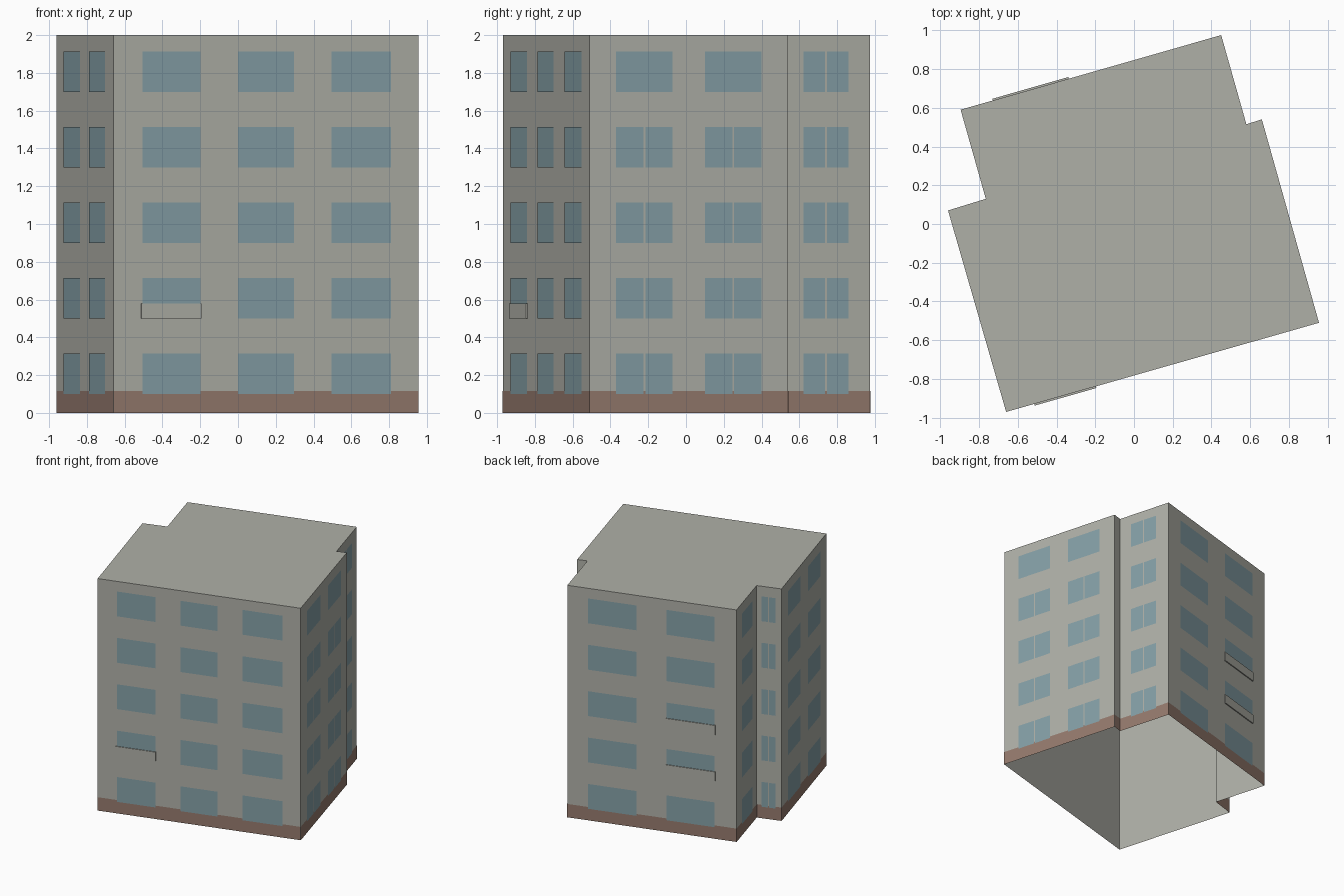
import bpy
from mathutils import Vector

cube = bpy.data.objects.get("Cube")
if cube:
    bpy.data.objects.remove(cube, do_unlink=True)


def material(name, color):
    mat = bpy.data.materials.new(name)
    mat.use_nodes = True
    mat.diffuse_color = (*color, 1)
    bsdf = next(n for n in mat.node_tree.nodes if n.type == 'BSDF_PRINCIPLED')
    bsdf.inputs["Base Color"].default_value = (*color, 1)
    bsdf.inputs["Roughness"].default_value = 0.9
    return mat


def add_mesh(name, verts, faces, mat):
    mesh = bpy.data.meshes.new(name)
    mesh.from_pydata(verts, [], faces)
    mesh.materials.append(mat)
    mesh.update()
    obj = bpy.data.objects.new(name, mesh)
    bpy.context.collection.objects.link(obj)
    return obj


wall_gray = material("wall gray", (0.43, 0.435, 0.39))
window_blue = material("window blue", (0.235, 0.35, 0.385))
plinth_brown = material("plinth brown", (0.30, 0.195, 0.155))

HEIGHT, PLINTH = 2.0, 0.115
FLOORS = 5
FLOOR_STEP, SILL, WINDOW_HEIGHT = 0.4, 0.1, 0.214

# Notched footprint, counter-clockwise from the front right corner
outline = [(-0.66, -0.97), (0.955, -0.51), (0.66, 0.54), (0.58, 0.515),
           (0.45, 0.975), (-0.895, 0.59), (-0.765, 0.13), (-0.96, 0.07)]
count = len(outline)
FRONT, LEFT, NOTCH, LEFT_REAR, BACK, RIGHT_REAR, RIGHT_STEP, RIGHT = range(count)

# Walls and roof, open underneath
verts = [(x, y, z) for z in (0, HEIGHT) for x, y in outline]
faces = [(i, (i + 1) % count, (i + 1) % count + count, i + count) for i in range(count)]
faces.append(tuple(range(count, 2 * count)))
add_mesh("building_shell", verts, faces, wall_gray)


def wall_quad(side, u0, u1, z0, z1, offset):
    """Corners of a rectangle on one wall, u running 0 to 1 along it."""
    a = Vector((*outline[side], 0))
    b = Vector((*outline[(side + 1) % count], 0))
    d = b - a
    out = Vector((d.y, -d.x, 0)).normalized() * offset
    return [a + d * u + out + Vector((0, 0, z))
            for u, z in ((u0, z0), (u1, z0), (u1, z1), (u0, z1))]


def plates(name, rects, mat, offset):
    verts = [v for r in rects for v in wall_quad(*r, offset)]
    faces = [tuple(range(k, k + 4)) for k in range(0, len(verts), 4)]
    return add_mesh(name, verts, faces, mat)


# Brown plinth band around the foot
plates("plinth_band", [(s, 0, 1, 0, PLINTH) for s in range(count)], plinth_brown, 0.0015)

# Window columns on each wall: name, spans, floors split by a mullion
pair = [(0.132, 0.418), (0.58, 0.866)]
layout = {
    FRONT: ("front", [(0.095, 0.285), (0.408, 0.592), (0.715, 0.91)], 0),
    LEFT: ("left", pair, FLOORS - 1),
    LEFT_REAR: ("left_rear", [(0.23, 0.75)], FLOORS),
    BACK: ("back", [(0.124, 0.41), (0.587, 0.872)], 0),
    RIGHT_REAR: ("right_rear", [(0.25, 0.77)], 0),
    RIGHT_STEP: ("right_step", [(0.2, 0.76)], FLOORS),
    RIGHT: ("right", pair, 0),
}
for side, (name, spans, split_floors) in layout.items():
    a, b = Vector(outline[side]), Vector(outline[(side + 1) % count])
    gap = 0.005 / (b - a).length
    rects = []
    for floor in range(FLOORS):
        z = SILL + floor * FLOOR_STEP
        for u0, u1 in spans:
            mid = (u0 + u1) / 2
            panes = [(u0, mid - gap), (mid + gap, u1)] if floor < split_floors else [(u0, u1)]
            rects += [(side, p, q, z, z + WINDOW_HEIGHT) for p, q in panes]
    plates(name + "_windows", rects, window_blue, 0.003)


# Shallow balcony panels covering the lower part of some windows
def balcony(name, side, u0, u1, floor):
    z = SILL + floor * FLOOR_STEP
    inner = wall_quad(side, u0, u1, z, z + 0.08, 0)
    outer = wall_quad(side, u0, u1, z, z + 0.08, 0.009)
    faces = [(4, 5, 6, 7)] + [(i, (i + 1) % 4, (i + 1) % 4 + 4, i + 4) for i in range(4)]
    add_mesh(name, inner + outer, faces, wall_gray)


balcony("front_balcony", FRONT, 0.09, 0.287, 1)
balcony("back_balcony_lower", BACK, 0.585, 0.876, 1)
balcony("back_balcony_upper", BACK, 0.585, 0.876, 2)
